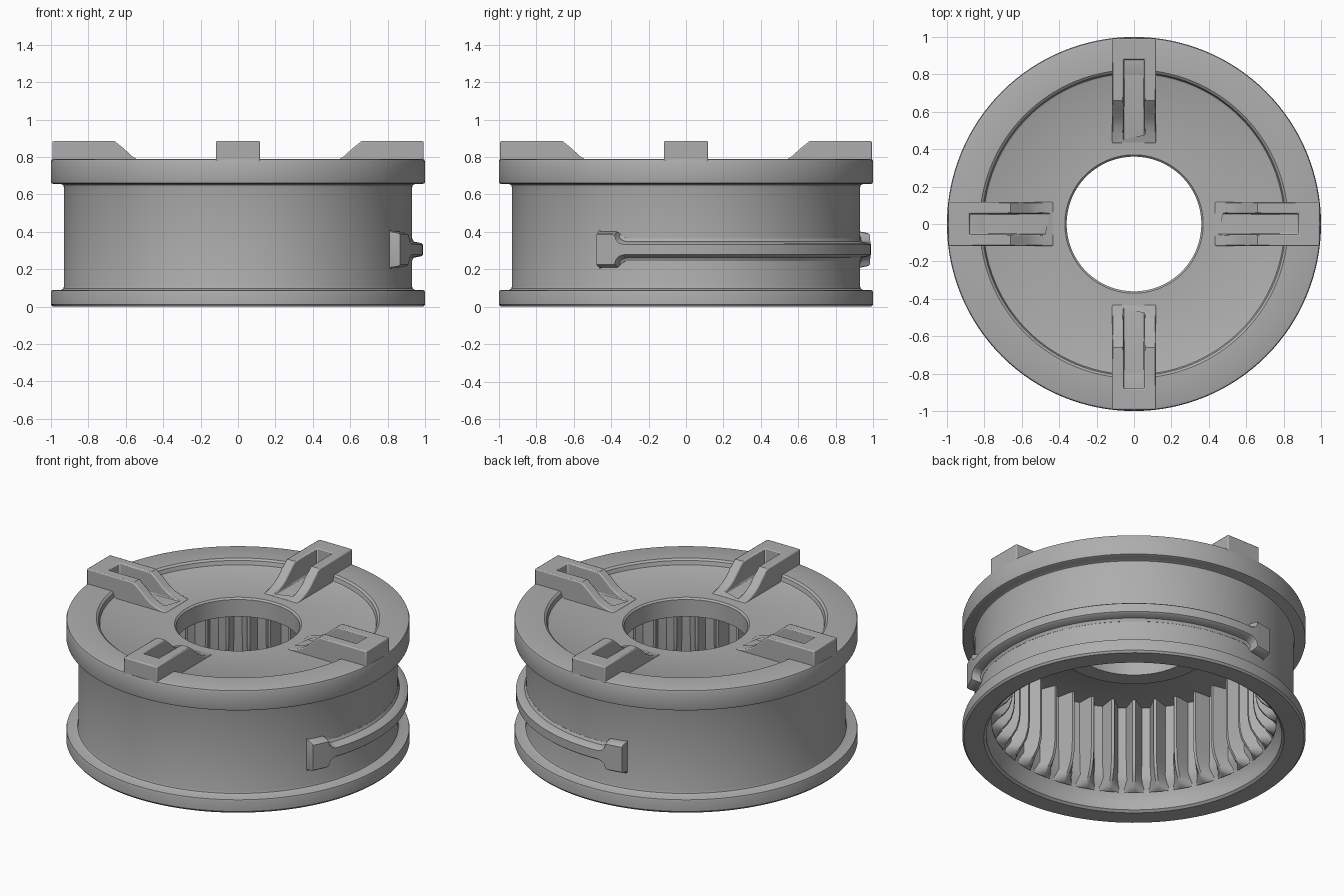
import bpy, bmesh
from math import cos, sin, pi, radians
from mathutils import Matrix, Vector

cube = bpy.data.objects.get("Cube")
if cube:
    bpy.data.objects.remove(cube)

grey = bpy.data.materials.new("plain grey")
grey.use_nodes = True
grey.diffuse_color = (0.42, 0.42, 0.42, 1)
grey.node_tree.nodes["Principled BSDF"].inputs["Base Color"].default_value = (0.42, 0.42, 0.42, 1)


def make(name, bm):
    bmesh.ops.recalc_face_normals(bm, faces=bm.faces)
    mesh = bpy.data.meshes.new(name)
    bm.to_mesh(mesh)
    bm.free()
    mesh.materials.append(grey)
    obj = bpy.data.objects.new(name, mesh)
    bpy.context.collection.objects.link(obj)
    return obj


def activate(obj):
    bpy.ops.object.select_all(action='DESELECT')
    obj.select_set(True)
    bpy.context.view_layer.objects.active = obj


def smooth(obj, angle=35):
    activate(obj)
    bpy.ops.object.shade_smooth_by_angle(angle=radians(angle))


def polar(r, a, z):
    return Vector((r * cos(a), r * sin(a), z))


def loft(bm, loops, closed=False):
    """Skin rows of points; cap the ends unless the rows form a ring."""
    rows = [[bm.verts.new(p) for p in loop] for loop in loops]
    n = len(rows[0])
    for i in range(len(rows) if closed else len(rows) - 1):
        a, b = rows[i], rows[(i + 1) % len(rows)]
        for j in range(n):
            k = (j + 1) % n
            bm.faces.new((a[j], a[k], b[k], b[j]))
    if not closed:
        bm.faces.new(rows[0])
        bm.faces.new(rows[-1])


def cut(obj, cutter):
    mod = obj.modifiers.new("slot", 'BOOLEAN')
    mod.operation = 'DIFFERENCE'
    mod.solver = 'EXACT'
    mod.object = cutter
    activate(obj)
    bpy.ops.object.modifier_apply(modifier=mod.name)


# Hollow drum: closed (radius, height) profile turned about the axis
DISK, RING = 0.75, 0.79
profile = [
    (0.36, 0.63), (0.36, 0.74), (0.37, DISK),                    # central hole
    (0.795, DISK), (0.805, 0.755), (0.812, 0.78), (0.825, RING),  # recess step
    (0.985, RING), (0.996, 0.786), (1.0, 0.775),                 # upper flange
    (1.0, 0.67), (0.997, 0.66), (0.985, 0.655), (0.945, 0.655),
    (0.934, 0.65), (0.93, 0.635),                                # outer wall
    (0.93, 0.11), (0.934, 0.097), (0.945, 0.09),
    (0.985, 0.09), (0.997, 0.086), (1.0, 0.075),                 # lower flange
    (1.0, 0.012), (0.99, 0), (0.875, 0), (0.86, 0.012),
    (0.86, 0.06), (0.85, 0.1), (0.825, 0.15), (0.805, 0.18), (0.80, 0.21),
    (0.80, 0.66), (0.49, 0.66), (0.475, 0.65), (0.465, 0.63),     # inner collar
]
bm = bmesh.new()
SEGMENTS = 128
loft(bm, [[polar(r, 2 * pi * i / SEGMENTS, z) for r, z in profile]
          for i in range(SEGMENTS)], closed=True)
drum = make("drum_body", bm)

# Temporary slot cutter, one box per lug
bm = bmesh.new()
for i in range(4):
    box = Matrix.Translation((0.64, 0, 0.952)) @ Matrix.Diagonal((0.48, 0.11, 0.4, 1))
    bmesh.ops.create_cube(bm, size=1, matrix=Matrix.Rotation(i * pi / 2, 4, 'Z') @ box)
cutter = make("slot_cutter", bm)
cutter.hide_render = True
cut(drum, cutter)
smooth(drum)

# Four slotted lugs with curved ramps toward the hole
ramp = [(0.993, 0.70), (0.993, 0.885), (0.66, 0.885), (0.61, 0.845), (0.565, 0.803),
        (0.53, 0.782), (0.49, 0.766), (0.43, 0.751), (0.43, 0.70)]
for i, side in enumerate(("left", "back", "right", "front")):
    bm = bmesh.new()
    loft(bm, [[Vector((r, y, z)) for r, z in ramp] for y in (-0.118, 0.118)])
    bm.transform(Matrix.Rotation(i * pi / 2, 4, 'Z'))
    lug = make(side + "_lug", bm)
    cut(lug, cutter)
    bevel = lug.modifiers.new("soft edges", 'BEVEL')
    bevel.width = 0.01
    bevel.segments = 2
    bevel.limit_method = 'ANGLE'
    bevel.angle_limit = radians(50)
    smooth(lug)
bpy.data.objects.remove(cutter)

# Internal teeth: V-shaped ridges whose lower ends curve back to the wall
TEETH = 36
stations = [(0.825, 0.11), (0.79, 0.13), (0.755, 0.16), (0.725, 0.205),
            (0.71, 0.26), (0.705, 0.32), (0.705, 0.665)]
bm = bmesh.new()
for i in range(TEETH):
    turn = Matrix.Rotation(2 * pi * i / TEETH, 3, 'Z')
    loft(bm, [[turn @ Vector(p) for p in ((0.83, -0.058, z), (r, -0.008, z),
                                          (r, 0.008, z), (0.83, 0.058, z))]
              for r, z in stations])
teeth = make("inner_teeth", bm)
smooth(teeth, 30)

# Raised rail around part of the wall with a taller stop block at each end
START, END, MID = -29.5, 103.5, 0.305
flare = [(0, 0.095), (0.6, 0.088), (6.2, 0.088), (6.8, 0.085),
         (7.3, 0.058), (8.2, 0.044), (9.5, 0.036)]
span = END - START
path = list(flare)
path += [(10 + (span - 20) * i / 48, 0.035) for i in range(49)]
path += [(span - a, h) for a, h in reversed(flare)]
bm = bmesh.new()
loops = []
for a, h in path:
    edge = a < 0.1 or a > span - 0.1
    outer = 0.945 if edge else 0.99
    foot = h + (0.006 if h > 0.08 else 0.025)
    section = [(0.90, -foot), (0.931, -foot), (0.94, -h - 0.008), (outer - 0.01, -h),
               (outer, -h + 0.008), (outer, h - 0.008), (outer - 0.01, h),
               (0.94, h + 0.008), (0.931, foot), (0.90, foot)]
    loops.append([polar(r, radians(START + a), MID + z) for r, z in section])
loft(bm, loops)
rail = make("side_rail", bm)
smooth(rail)
